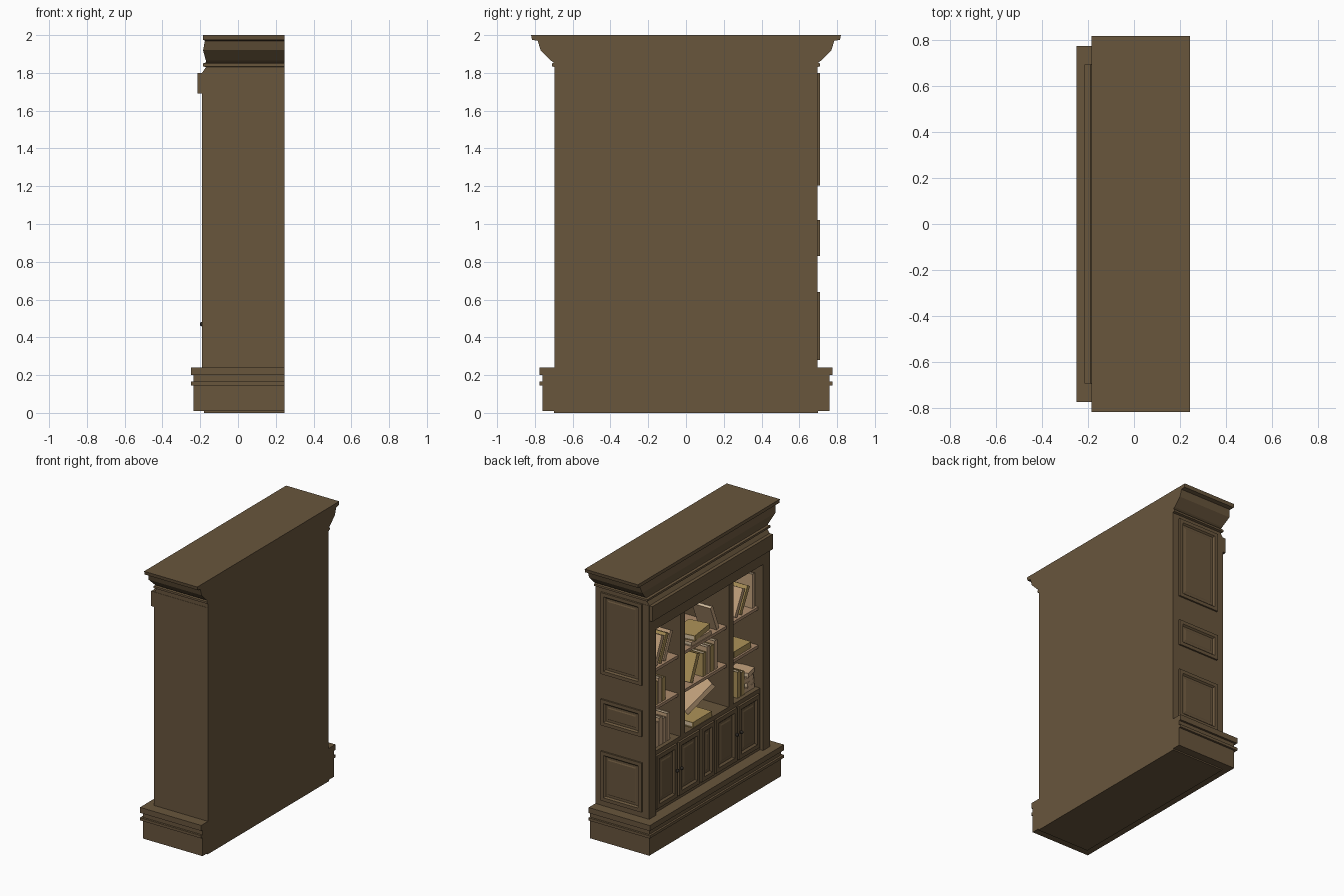
import bpy, bmesh, math
from mathutils import Matrix, Vector

cube = bpy.data.objects.get("Cube")
if cube:
    bpy.data.objects.remove(cube, do_unlink=True)


def material(name, *rgb):
    m = bpy.data.materials.new(name)
    m.use_nodes = True
    m.diffuse_color = (*rgb, 1)
    bsdf = next(n for n in m.node_tree.nodes if n.type == 'BSDF_PRINCIPLED')
    bsdf.inputs["Base Color"].default_value = (*rgb, 1)
    return m


WOOD = material("dark_wood", .14, .092, .046)
SHELF = material("shelf_wood", .42, .265, .155)
BEIGE = material("beige_cover", .56, .37, .21)
OCHRE = material("ochre_cover", .42, .29, .10)
PAGE = material("cream_pages", .66, .53, .36)
IRON = material("dark_metal", .03, .025, .02)


def finish(name, bm, *mats):
    bmesh.ops.recalc_face_normals(bm, faces=bm.faces)
    me = bpy.data.meshes.new(name)
    bm.to_mesh(me)
    bm.free()
    for m in mats:
        me.materials.append(m)
    ob = bpy.data.objects.new(name, me)
    bpy.context.collection.objects.link(ob)
    return ob


def add_box(bm, x0, x1, y0, y1, z0, z1, index=0):
    mat = Matrix.Translation(((x0 + x1) / 2, (y0 + y1) / 2, (z0 + z1) / 2))
    mat = mat @ Matrix.Diagonal((x1 - x0, y1 - y0, z1 - z0, 1))
    verts = bmesh.ops.create_cube(bm, size=1, matrix=mat)["verts"]
    for f in {f for v in verts for f in v.link_faces}:
        f.material_index = index


def box(name, x0, x1, y0, y1, z0, z1, mat=WOOD):
    bm = bmesh.new()
    add_box(bm, x0, x1, y0, y1, z0, z1)
    return finish(name, bm, mat)


def loft(name, rings, matrix=Matrix()):
    """Stack of rectangles (x0, x1, y half, z) joined into a moulding."""
    bm = bmesh.new()
    loops = [[bm.verts.new(matrix @ Vector(p)) for p in
              ((a, -h, z), (b, -h, z), (b, h, z), (a, h, z))] for a, b, h, z in rings]
    for lo, hi in zip(loops, loops[1:]):
        for i in range(4):
            j = (i + 1) % 4
            bm.faces.new((lo[i], lo[j], hi[j], hi[i]))
    bm.faces.new(loops[0])
    bm.faces.new(loops[-1])
    return finish(name, bm, WOOD)


def panel(name, w, h, thick, rim, matrix):
    """Moulded frame with a sunken border and a raised field."""
    steps = [(0, -.004), (0, thick), (rim, thick), (rim * 1.4, .003),
             (rim * 2, .003), (rim * 2.3, thick * .45)]
    loft(name, [(-w / 2 + i, w / 2 - i, h / 2 - i, z) for i, z in steps], matrix)


def facing(x_axis, z_axis, origin):
    rot = Matrix((x_axis, (0, 0, 1), z_axis)).transposed().to_4x4()
    return Matrix.Translation(origin) @ rot


# Plinth and crown mouldings
BACK = .245
plinth = [(-.18, .70, 0), (-.18, .70, .01), (-.235, .76, .01), (-.235, .76, .145),
          (-.25, .775, .145), (-.25, .775, .165), (-.235, .76, .165),
          (-.235, .76, .20), (-.25, .775, .20), (-.25, .775, .24)]
crown = [(-.19, .695, 1.80), (-.17, .695, 1.83), (-.185, .71, 1.835), (-.185, .71, 1.85),
         (-.17, .70, 1.855), (-.17, .715, 1.865), (-.185, .77, 1.92),
         (-.175, .785, 1.97), (-.185, .815, 1.975), (-.185, .82, 2.0)]
loft("plinth", [(x, BACK, y, z) for x, y, z in plinth])
loft("crown", [(x, BACK, y, z) for x, y, z in crown])

# Carcass
FLOOR, TOP, INNER = .69, 1.60, .20
box("back_board", INNER, BACK, -.697, .695, .24, 1.80)
box("lower_cabinet", -.165, INNER, -.62, .62, .24, FLOOR)
box("top_rail", -.19, INNER, -.62, .62, TOP, 1.80)
box("header", -.215, -.18, -.695, .695, 1.69, 1.80)
for side, s in (("near", 1), ("far", -1)):
    a, b = sorted((s * .62, s * .697))
    box(side + "_side", -.19, INNER, a, b, .24, 1.80)
    a, b = sorted((s * .255, s * .305))
    box(side + "_divider", -.17, INNER, a, b, FLOOR, TOP)

# Shelves in the three bays
for bay, (a, b) in {"left": (.305, .62), "middle": (-.255, .255), "right": (-.62, -.305)}.items():
    for level, z in (("lower", 1.0), ("upper", 1.28)):
        box(f"{bay}_{level}_shelf", -.15, INNER, a, b, z - .022, z, SHELF)

# Moulded panels on the one decorated end
for name, z0, z1 in (("tall", 1.205, 1.80), ("small", .83, 1.02), ("low", .28, .64)):
    panel(name + "_end_panel", .33, z1 - z0, .014, .025,
          facing((-1, 0, 0), (0, 1, 0), (.03, .695, (z0 + z1) / 2)))

# Cupboard doors and knobs
for i, (y, w) in enumerate(((.475, .24), (.215, .24), (0, .15), (-.215, .24), (-.475, .24))):
    panel(f"cupboard_door_{i + 1}", w, .39, .016, .03,
          facing((0, -1, 0), (-1, 0, 0), (-.165, y, .465)))
for i, y in enumerate((.37, .32, -.32, -.37)):
    bm = bmesh.new()
    bmesh.ops.create_uvsphere(bm, u_segments=10, v_segments=6, radius=.012,
                              matrix=Matrix.Translation((-.191, y, .47)))
    finish(f"knob_{i + 1}", bm, IRON)


# Books: two boards, a spine and a page block, leaning by an angle
count = 0


def book(y, base, h, t, lean, cover, depth=.15, x=-.06, yaw=0):
    global count
    count += 1
    bm = bmesh.new()
    c, d = .005, depth / 2
    for s in (-1, 1):
        a, b = sorted((s * t / 2, s * (t / 2 - c)))
        add_box(bm, -d, d, a, b, -h / 2, h / 2)
    add_box(bm, -d, -d + c, -t / 2 + c, t / 2 - c, -h / 2, h / 2)
    add_box(bm, -d + c, d - .006, -t / 2 + c, t / 2 - c, -h / 2 + .006, h / 2 - .006, 1)
    ob = finish(f"book_{count}", bm, cover, PAGE)
    r = math.radians(lean)
    lift = (h * abs(math.cos(r)) + t * abs(math.sin(r))) / 2
    ob.matrix_world = (Matrix.Translation((x, y, base + lift))
                       @ Matrix.Rotation(math.radians(yaw), 4, 'Z')
                       @ Matrix.Rotation(r, 4, 'X'))


LOW, MID, HIGH = FLOOR, 1.0, 1.28
# Left bay
for i in range(3):
    book(.50 - i * .05, HIGH, .21, .032, 24, (BEIGE, OCHRE)[i % 2])
    book(.54 - i * .045, MID, .17 + .015 * (i % 2), .036, 0, (OCHRE, BEIGE)[i % 2])
for i in range(4):
    book(.53 - i * .045, LOW, .18 + .02 * (i % 2), .036, 0, BEIGE)

# Middle bay
book(.03, HIGH, .23, .03, 90, BEIGE, .17)
book(.02, HIGH + .03, .22, .04, 90, OCHRE, .16, yaw=8)
book(-.14, HIGH, .20, .03, -22, BEIGE)
book(.09, MID, .20, .035, 24, OCHRE)
for i in range(4):
    book(-.02 - i * .045, MID, (.17, .20, .19, .21)[i], .036, 0, (OCHRE, BEIGE)[i % 2])
book(.04, LOW, .22, .04, 90, OCHRE, .16, x=-.08)
book(-.06, LOW + .04, .26, .035, 48, BEIGE, .2, x=-.03, yaw=-35)

# Right bay
for i in range(2):
    book(-.43 - i * .055, HIGH, .20, .03, 28, (BEIGE, OCHRE)[i])
book(-.59, HIGH, .25, .03, 0, BEIGE)
book(-.46, MID, .20, .045, 90, OCHRE)
for i in range(2):
    book(-.42 - i * .045, LOW, .19 - i * .02, .036, 0, OCHRE)
for i in range(4):
    book(-.545 + i * .006 * (-1) ** i, LOW + i * .035, .12, .034, 90, BEIGE, .14, yaw=12 * (i % 2))
